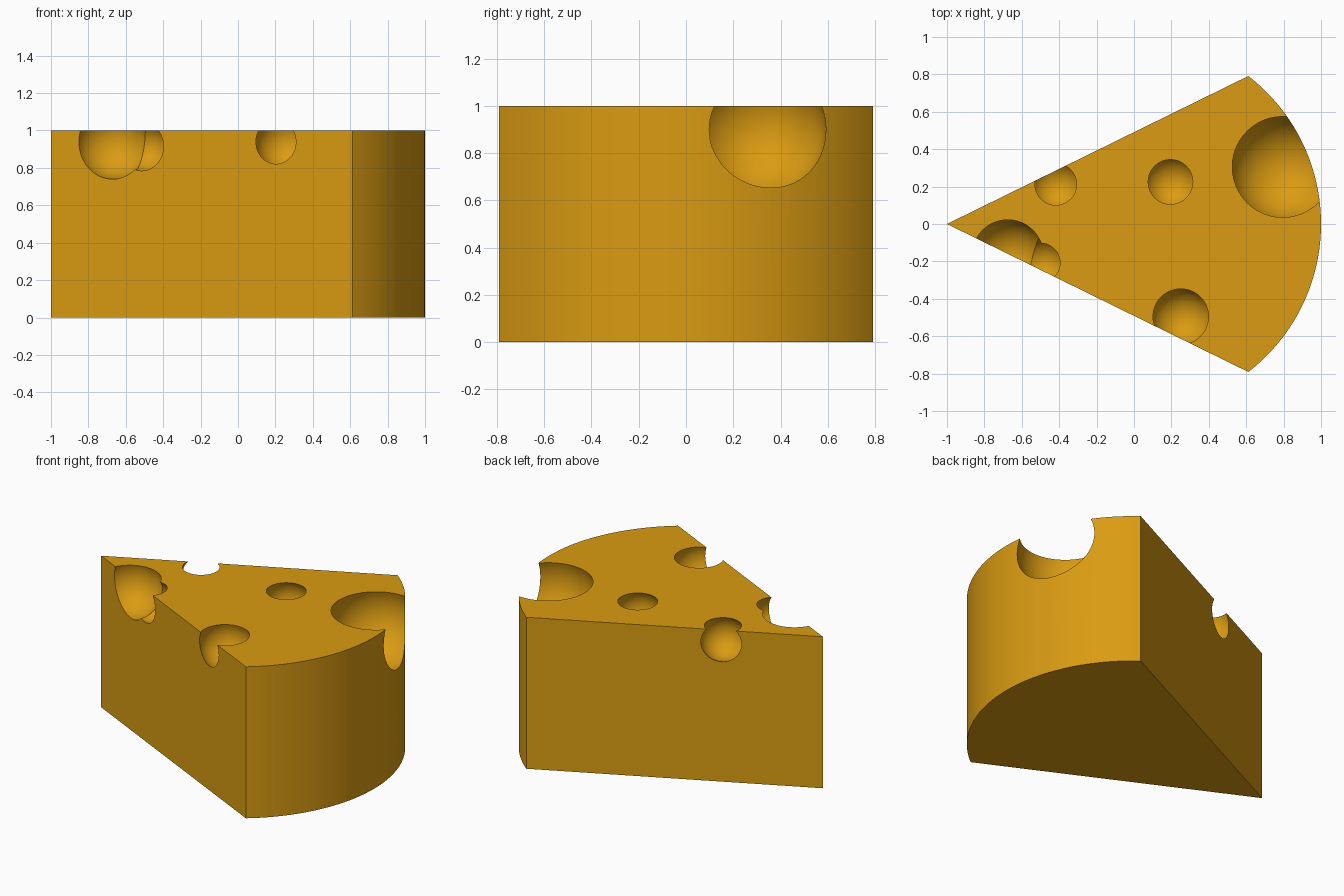
import bpy
import bmesh
from math import sin, cos, radians

if "Cube" in bpy.data.objects:
    bpy.data.objects.remove(bpy.data.objects["Cube"], do_unlink=True)

# Single golden colour
COLOR = (0.70, 0.33, 0.006, 1.0)
gold = bpy.data.materials.new("golden_yellow")
gold.use_nodes = True
gold.diffuse_color = COLOR
gold.node_tree.nodes["Principled BSDF"].inputs["Base Color"].default_value = COLOR


def add_object(name, bm):
    mesh = bpy.data.meshes.new(name)
    bm.to_mesh(mesh)
    bm.free()
    mesh.materials.append(gold)
    obj = bpy.data.objects.new(name, mesh)
    bpy.context.collection.objects.link(obj)
    return obj


# Wedge: pointed tip at -x, rounded rind of radius one at +x
HALF_ANGLE, STEPS = radians(52.3), 40
bm = bmesh.new()
outline = [(-1, 0)]
for i in range(STEPS + 1):
    a = HALF_ANGLE * (2 * i / STEPS - 1)
    outline.append((cos(a), sin(a)))
base = bm.faces.new([bm.verts.new((x, y, 0)) for x, y in outline])
result = bmesh.ops.extrude_face_region(bm, geom=[base])
top = [v for v in result["geom"] if isinstance(v, bmesh.types.BMVert)]
bmesh.ops.translate(bm, verts=top, vec=(0, 0, 1))
bmesh.ops.recalc_face_normals(bm, faces=bm.faces)
wedge = add_object("cheese_wedge", bm)

# Round holes: centre and radius
HOLES = [
    ((0.795, 0.305, 0.90), 0.288),     # large rind hole
    ((0.195, 0.225, 0.92), 0.144),     # middle hole
    ((0.25, -0.495, 0.94), 0.16),      # front hole
    ((-0.675, -0.168, 0.94), 0.20),    # tip hole
    ((-0.50, -0.207, 0.915), 0.135),   # small hole beside it
    ((-0.418, 0.212, 0.915), 0.14),    # back hole
]
cutters = []
for centre, radius in HOLES:
    bm = bmesh.new()
    bmesh.ops.create_uvsphere(bm, u_segments=48, v_segments=24, radius=radius)
    cutter = add_object("hole_cutter", bm)
    cutter.location = centre
    cutter.hide_render = True
    cutters.append(cutter)
    cut = wedge.modifiers.new("hole", "BOOLEAN")
    cut.operation = "DIFFERENCE"
    cut.solver = "EXACT"
    cut.object = cutter

# Bake the cuts and drop the cutters
bpy.context.view_layer.update()
depsgraph = bpy.context.evaluated_depsgraph_get()
carved = bpy.data.meshes.new_from_object(wedge.evaluated_get(depsgraph))
wedge.modifiers.clear()
wedge.data = carved
carved.name = "cheese_wedge"
carved.materials.clear()
carved.materials.append(gold)
for poly in carved.polygons:
    poly.material_index = 0
for cutter in cutters:
    bpy.data.objects.remove(cutter, do_unlink=True)

# Smooth rind and holes, crisp edges
bpy.ops.object.select_all(action="DESELECT")
wedge.select_set(True)
bpy.context.view_layer.objects.active = wedge
bpy.ops.object.shade_smooth_by_angle(angle=radians(30))
